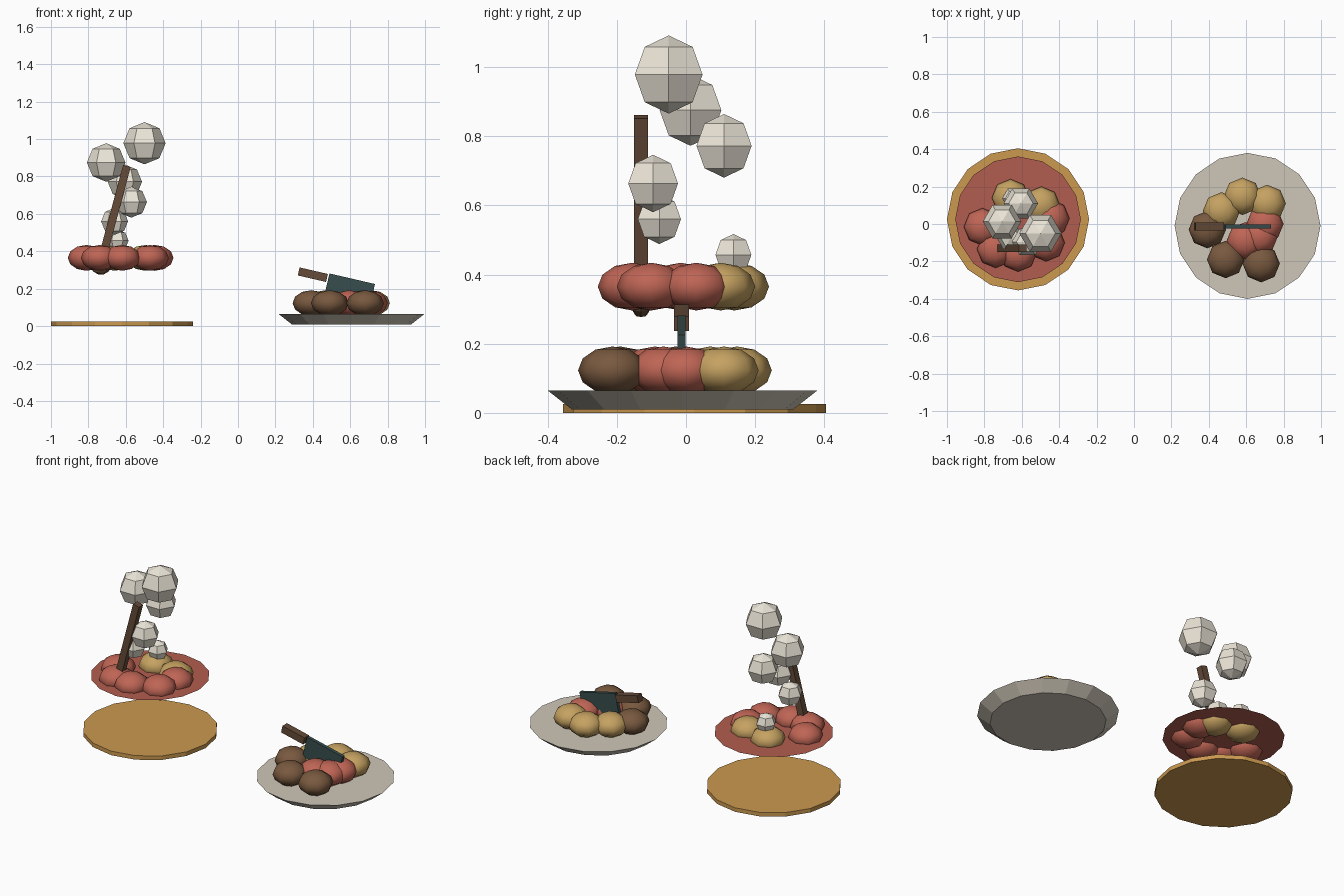
import bpy, bmesh
from math import pi, sin, cos, radians
from mathutils import Matrix

if "Cube" in bpy.data.objects:
    bpy.data.objects.remove(bpy.data.objects["Cube"])


def material(name, rgb):
    m = bpy.data.materials.new(name)
    m.diffuse_color = (*rgb, 1)
    m.use_nodes = True
    m.node_tree.nodes["Principled BSDF"].inputs["Base Color"].default_value = m.diffuse_color
    return m


WOOD = material("pale_wood", (0.60, 0.32, 0.08))
SAUCE = material("sauce_red", (0.45, 0.11, 0.08))
RED = material("red_food", (0.52, 0.13, 0.09))
TAN = material("tan_food", (0.56, 0.36, 0.12))
BROWN = material("brown_food", (0.19, 0.10, 0.05))
CHINA = material("plate_beige", (0.62, 0.57, 0.48))
STEAM = material("steam_cream", (0.83, 0.78, 0.68))
HANDLE = material("dark_wood", (0.13, 0.07, 0.04))
STEEL = material("blade_steel", (0.04, 0.075, 0.075))


def finish(name, bm, loc, mat, smooth=False, tilt=0.0):
    bmesh.ops.recalc_face_normals(bm, faces=bm.faces)
    me = bpy.data.meshes.new(name)
    bm.to_mesh(me)
    bm.free()
    ob = bpy.data.objects.new(name, me)
    bpy.context.collection.objects.link(ob)
    ob.location = loc
    ob.rotation_euler.y = tilt
    me.materials.append(mat)
    for p in me.polygons:
        p.use_smooth = smooth
    return ob


def lathe(name, profile, sides, loc, mat, smooth=False, scale=(1, 1, 1), tilt=0.0):
    """Turn an (r, z) profile around z, first corner on +x."""
    bm = bmesh.new()
    rings = [[bm.verts.new((r * cos(2 * pi * i / sides) * scale[0],
                            r * sin(2 * pi * i / sides) * scale[1],
                            z * scale[2])) if r > 0 or i == 0 else None
              for i in range(sides)] for r, z in profile]
    for a, b in zip(rings, rings[1:]):
        for i in range(sides):
            j = (i + 1) % sides
            quad = [a[i] or a[0], a[j] or a[0], b[j] or b[0], b[i] or b[0]]
            bm.faces.new(list(dict.fromkeys(quad)))
    return finish(name, bm, loc, mat, smooth, tilt)


def ball(name, r, sides, rings, loc, mat, **kw):
    prof = [(0, -r)]
    prof += [(r * sin(pi * k / rings), -r * cos(pi * k / rings)) for k in range(1, rings)]
    return lathe(name, prof + [(0, r)], sides, loc, mat, **kw)


def box(name, size, loc, mat, tilt):
    bm = bmesh.new()
    bmesh.ops.create_cube(bm, size=1, matrix=Matrix.Diagonal((*size, 1)))
    return finish(name, bm, loc, mat, tilt=tilt)


def lumps(name, spots, z, mat):
    for x, y in spots:
        ball(name, 0.1, 8, 6, (x, y, z), mat, smooth=True, scale=(1, 1, 0.69))


# round board and the sauce surface floating above it
lathe("round_board", [(0, 0), (0.38, 0), (0.38, 0.025), (0, 0.025)], 16,
      (-0.62, 0.025, 0), WOOD)
lathe("sauce_surface", [(0, 0), (0.336, 0)], 16, (-0.62, 0.025, 0.35), SAUCE)

# stew pieces
lumps("stew_red_piece", [(-0.81, -0.015), (-0.74, -0.135), (-0.62, -0.155),
                         (-0.47, -0.10), (-0.445, 0.03)], 0.365, RED)
lumps("stew_tan_piece", [(-0.66, 0.14), (-0.495, 0.10)], 0.365, TAN)

# stirring spoon: tilted handle with a small bowl at the lower end
box("spoon_handle", (0.042, 0.04, 0.54), (-0.664, -0.13, 0.595), HANDLE, radians(15))
ball("spoon_bowl", 0.06, 8, 6, (-0.733, -0.13, 0.335), HANDLE,
     scale=(1, 0.6, 1), tilt=radians(15))

# rising steam puffs
for x, y, z, r in [(-0.645, 0.137, 0.457, 0.06), (-0.66, -0.077, 0.56, 0.072),
                   (-0.57, -0.095, 0.663, 0.083), (-0.605, 0.11, 0.772, 0.092),
                   (-0.705, 0.013, 0.875, 0.103), (-0.50, -0.05, 0.978, 0.113)]:
    ball("steam_puff", r, 6, 4, (x, y, z), STEAM)

# shallow plate with flared side
lathe("plate", [(0, 0.01), (0.32, 0.01), (0.39, 0.065), (0, 0.065)], 16,
      (0.607, -0.01, 0), CHINA)

# food on the plate
lumps("plate_tan_piece", [(0.468, 0.07), (0.58, 0.148), (0.712, 0.11)], 0.123, TAN)
lumps("plate_red_piece", [(0.70, 0.0), (0.67, -0.065), (0.595, -0.09)], 0.123, RED)
lumps("plate_brown_piece", [(0.392, -0.03), (0.49, -0.19), (0.68, -0.212)], 0.123, BROWN)

# chopping knife resting on the food
box("knife_blade", (0.25, 0.022, 0.13), (0.596, -0.013, 0.19), STEEL, radians(13))
box("knife_handle", (0.155, 0.044, 0.044), (0.4, -0.013, 0.275), HANDLE, radians(13))
